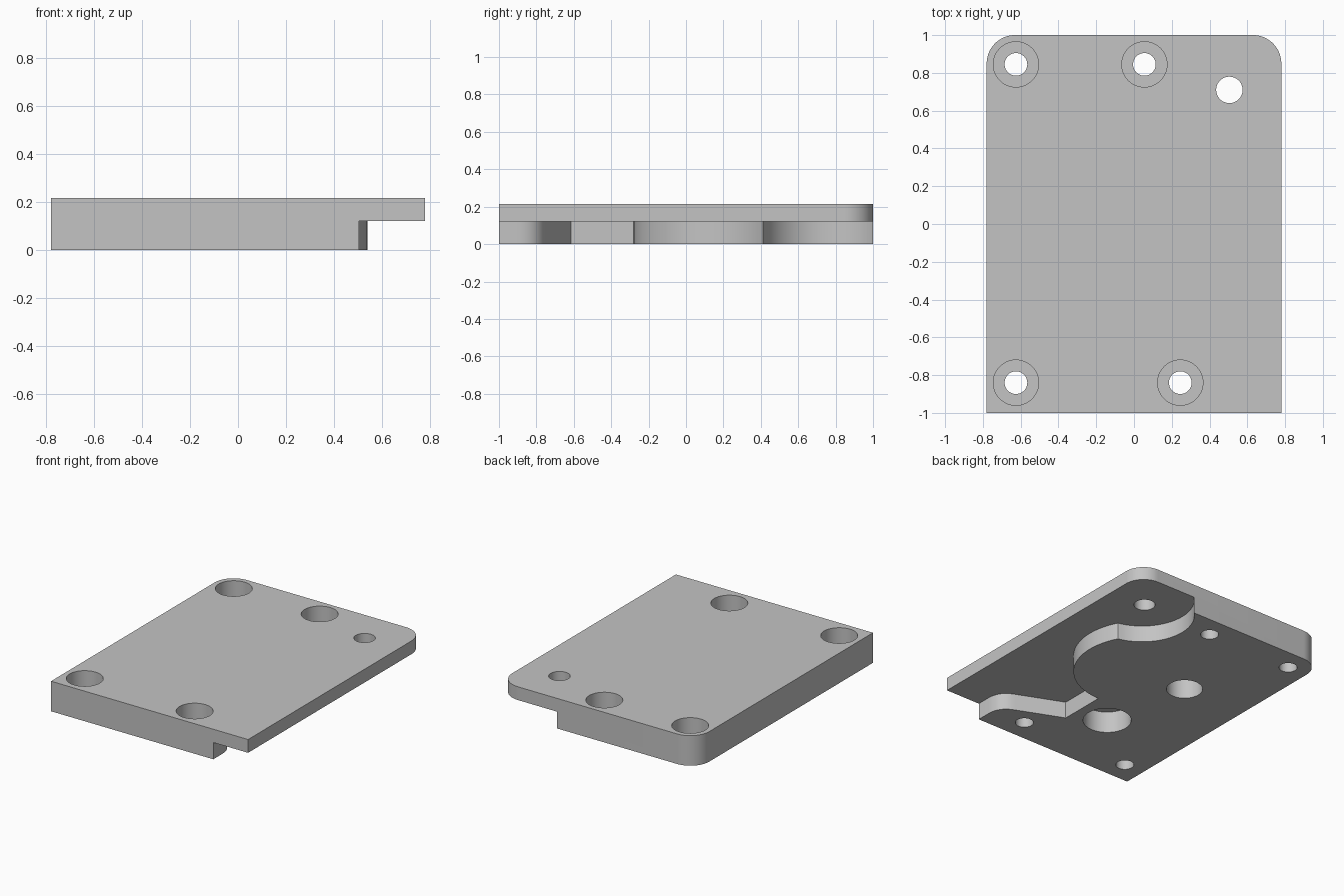
import bpy, bmesh, math

if "Cube" in bpy.data.objects:
    bpy.data.objects.remove(bpy.data.objects["Cube"])

grey = bpy.data.materials.new("plain grey")
grey.diffuse_color = (0.55, 0.55, 0.55, 1)
grey.use_nodes = True
grey.node_tree.nodes["Principled BSDF"].inputs["Base Color"].default_value = grey.diffuse_color

HEIGHT = 0.215       # full thickness
STEP = 0.12          # underside of the thin flange
HALF_X = 0.78


def arc(cx, cy, r, a0, a1, n):
    """Points on an arc, angles in degrees."""
    return [(cx + r * math.cos(math.radians(a0 + (a1 - a0) * i / n)),
             cy + r * math.sin(math.radians(a0 + (a1 - a0) * i / n)))
            for i in range(n + 1)]


def fillet(p, c, q, n=10):
    """Rounded corner from p to q around corner c."""
    return [tuple((1 - t) ** 2 * p[k] + 2 * t * (1 - t) * c[k] + t * t * q[k]
                  for k in range(2)) for t in [i / n for i in range(n + 1)]]


def prism(name, outline, z0, z1):
    """Closed solid extruded from a 2D outline."""
    bm = bmesh.new()
    base = bm.faces.new([bm.verts.new((x, y, z0)) for x, y in outline])
    top = bmesh.ops.extrude_face_region(bm, geom=[base])["geom"]
    bmesh.ops.translate(bm, vec=(0, 0, z1 - z0),
                        verts=[v for v in top if isinstance(v, bmesh.types.BMVert)])
    bmesh.ops.recalc_face_normals(bm, faces=bm.faces)
    mesh = bpy.data.meshes.new(name)
    bm.to_mesh(mesh)
    bm.free()
    mesh.materials.append(grey)
    obj = bpy.data.objects.new(name, mesh)
    bpy.context.collection.objects.link(obj)
    return obj


def cut(target, outline, z0, z1):
    """Remove an extruded outline from the target."""
    cutter = prism("cutter", outline, z0, z1)
    cutter.hide_render = True
    mod = target.modifiers.new("cut", "BOOLEAN")
    mod.operation = "DIFFERENCE"
    mod.solver = "EXACT"
    mod.object = cutter
    bpy.context.view_layer.objects.active = target
    bpy.ops.object.modifier_apply(modifier=mod.name)
    bpy.data.objects.remove(cutter)


def drill(target, x, y, r, z0, z1):
    cut(target, arc(x, y, r, 0, 360, 48)[:-1], z0, z1)


# Plate with two rounded back corners
R = 0.15
plate = prism("mounting_plate",
              [(-HALF_X, -1), (HALF_X, -1)]
              + arc(HALF_X - R, 1 - R, R, 0, 90, 16)
              + arc(-HALF_X + R, 1 - R, R, 90, 180, 16), 0, HEIGHT)

# Stepped recess under the right side: foot, notch, round lobe, back scoop
recess = ([(0.505, -1.1)]
          + fillet((0.505, -0.90), (0.505, -0.79), (0.40, -0.75))
          + [(0.075, -0.615)]
          + arc(0.07, 0.19, 0.47, -89.4, 28, 32)
          + arc(0.56, 0.75, 0.347, 257, 130, 32)
          + [(0.337, 1.1), (1, 1.1), (1, -1.1)])
cut(plate, recess, -0.1, STEP)

# Four counterbored screw holes
for x, y in [(-0.625, 0.845), (0.055, 0.845), (-0.625, -0.84), (0.245, -0.84)]:
    drill(plate, x, y, 0.12, 0.07, 0.3)
    drill(plate, x, y, 0.06, -0.1, 0.3)

# Plain hole through the flange
drill(plate, 0.505, 0.71, 0.07, -0.1, 0.3)

# Two blind pockets underneath
drill(plate, -0.283, 0.184, 0.12, -0.1, 0.155)
drill(plate, -0.156, -0.463, 0.16, -0.1, 0.155)

# Smooth round walls, crisp edges
bpy.ops.object.select_all(action="DESELECT")
plate.select_set(True)
bpy.context.view_layer.objects.active = plate
bpy.ops.object.shade_smooth_by_angle(angle=math.radians(25))
